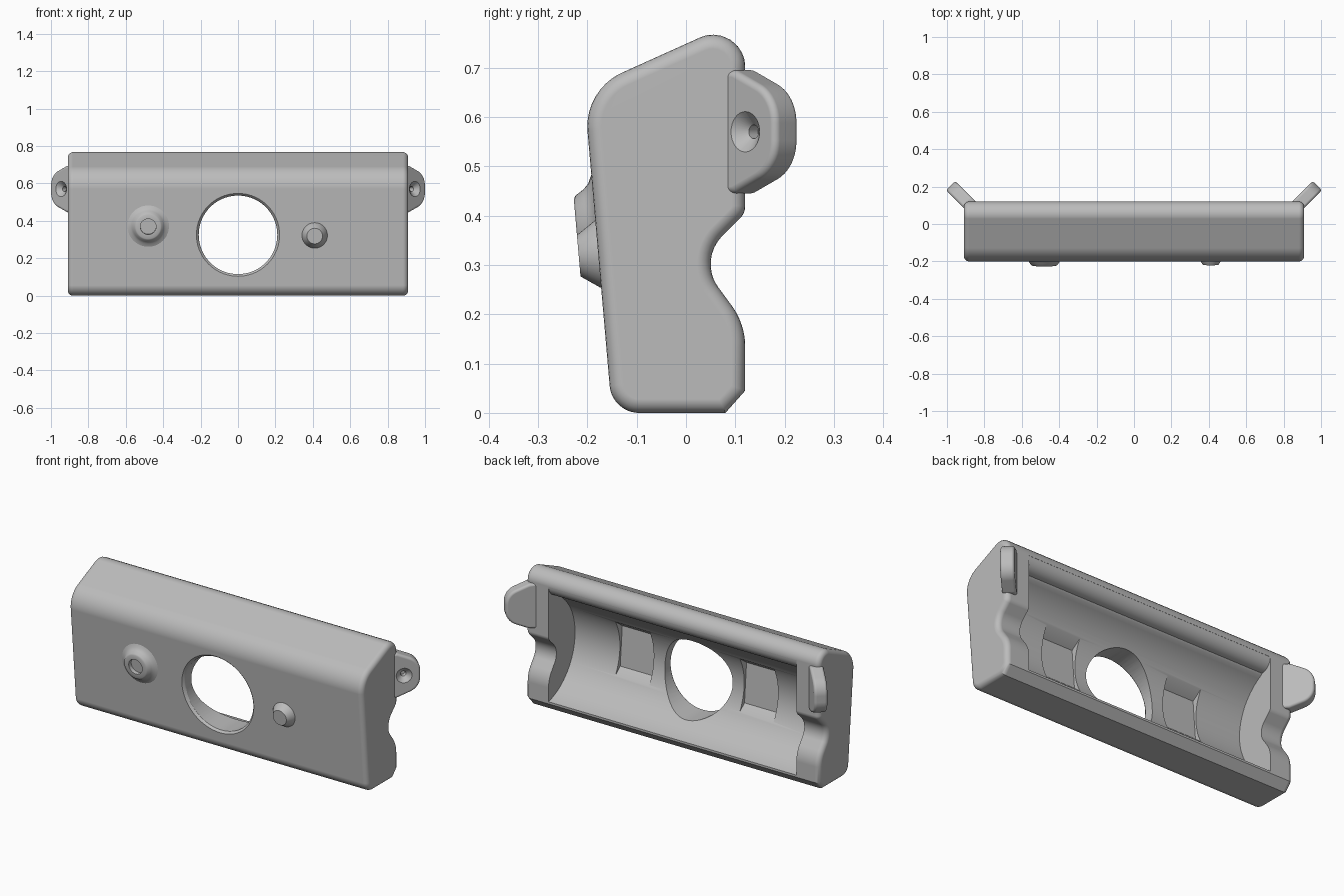
import bpy, bmesh, math
from mathutils import Vector, Matrix

cube = bpy.data.objects.get("Cube")
if cube:
    bpy.data.objects.remove(cube)

grey = bpy.data.materials.new("plain_grey")
grey.use_nodes = True
grey.diffuse_color = (0.5, 0.5, 0.5, 1)
grey.node_tree.nodes["Principled BSDF"].inputs["Base Color"].default_value = (0.5, 0.5, 0.5, 1)


def make_object(name, bm):
    bmesh.ops.recalc_face_normals(bm, faces=bm.faces)
    mesh = bpy.data.meshes.new(name)
    bm.to_mesh(mesh)
    bm.free()
    mesh.materials.append(grey)
    obj = bpy.data.objects.new(name, mesh)
    bpy.context.collection.objects.link(obj)
    return obj


def fillet(corners, steps=10):
    """Round the corners (y, z, radius) of a closed outline."""
    out = []
    for i, (y, z, r) in enumerate(corners):
        p = Vector((y, z))
        a = (Vector(corners[i - 1][:2]) - p).normalized()
        b = (Vector(corners[(i + 1) % len(corners)][:2]) - p).normalized()
        if r == 0:
            out.append(p)
            continue
        half = a.angle(b) / 2
        centre = p + (a + b).normalized() * r / math.sin(half)
        start = p + a * r / math.tan(half) - centre
        end = p + b * r / math.tan(half) - centre
        for k in range(steps + 1):
            out.append(centre + start.lerp(end, k / steps).normalized() * r)
    return out


def inset(outline, distance):
    """Shrink a closed outline by mitring every corner inwards."""
    pts = [Vector(p) for p in outline]
    area = sum(pts[i - 1].cross(pts[i]) for i in range(len(pts)))
    sign = math.copysign(distance, area)
    out = []
    for i, p in enumerate(pts):
        d0 = (p - pts[i - 1]).normalized()
        d1 = (pts[(i + 1) % len(pts)] - p).normalized()
        n0, n1 = Vector((-d0.y, d0.x)), Vector((-d1.y, d1.x))
        out.append(p + (n0 + n1) * sign / (1 + n0.dot(n1)))
    return out


def prism(name, outline, x0, x1, rim=0.0):
    """Extrude a (y, z) outline along x, rounding the rims of both ends."""
    turns = [math.pi / 2 * k / 5 for k in range(6)] if rim else [0]
    steps = [(rim * (1 - math.sin(t)), rim * (1 - math.cos(t))) for t in turns]
    stations = [(x0 + dx, d) for dx, d in reversed(steps)] + [(x1 - dx, d) for dx, d in steps]
    bm = bmesh.new()
    rings = [[bm.verts.new((x, p[0], p[1])) for p in inset(outline, d)] for x, d in stations]
    n = len(outline)
    for low, high in zip(rings, rings[1:]):
        for i in range(n):
            j = (i + 1) % n
            bm.faces.new((low[i], low[j], high[j], high[i]))
    bm.faces.new(rings[0])
    bm.faces.new(rings[-1])
    return make_object(name, bm)


def lathe(name, profile, origin, axis, sides=48):
    """Revolve (radius, height) points into a closed solid along an axis."""
    bm = bmesh.new()
    rings = [[bm.verts.new((r * math.cos(math.tau * k / sides),
                            r * math.sin(math.tau * k / sides), h))
              for k in range(sides)] for r, h in profile]
    for low, high in zip(rings, rings[1:]):
        for k in range(sides):
            m = (k + 1) % sides
            bm.faces.new((low[k], low[m], high[m], high[k]))
    bm.faces.new(rings[0])
    bm.faces.new(rings[-1])
    turn = Vector(axis).to_track_quat('Z', 'Y').to_matrix().to_4x4()
    bm.transform(Matrix.Translation(origin) @ turn)
    return make_object(name, bm)


def arc(y, z, r, start, end, steps):
    angles = [math.radians(start + (end - start) * k / steps) for k in range(steps + 1)]
    return [(y + r * math.cos(t), z + r * math.sin(t)) for t in angles]


def apply_modifier(obj, mod):
    bpy.context.view_layer.objects.active = obj
    bpy.ops.object.modifier_apply(modifier=mod.name)


def cut(obj, cutter):
    mod = obj.modifiers.new("cut", 'BOOLEAN')
    mod.operation = 'DIFFERENCE'
    mod.solver = 'EXACT'
    mod.object = cutter
    apply_modifier(obj, mod)
    bpy.data.objects.remove(cutter)


# Housing: rounded side profile with a waist notch in the back
housing = prism("housing", fillet([
    (-0.15, 0, 0.06), (-0.207, 0.655, 0.12), (0.12, 0.8025, 0.065),
    (0.12, 0.405, 0.035), (0.025, 0.31, 0.08), (0.12, 0.18, 0.14),
    (0.12, 0.045, 0), (0.08, 0, 0)]), -0.91, 0.91, 0.028)

# Round cradle hollowed out of the back, leaving a rounded rail along the top
cradle = arc(0.192, 0.355, 0.307, 118, 270, 40) + [(0.3, 0.048), (0.3, 0.7)]
rail = arc(0.055, 0.7, 0.064, 0, -90, 10)
cut(housing, prism("cradle_cutter", cradle + rail, -0.768, 0.768))

# Flat pockets either side of the window
pocket = [(-0.118, 0.24), (-0.136, 0.46), (-0.01, 0.55), (0.12, 0.55), (0.12, 0.15), (-0.01, 0.15)]
for side in (-1, 1):
    cut(housing, prism("pocket_cutter", pocket, side * 0.28, side * 0.49))

# Round window with a softened front rim
normal = Vector((0, -1, -0.0865)).normalized()


def on_front(x, z):
    return Vector((x, -0.2 + 0.0865 * (0.58 - z), z))


cut(housing, lathe("window_cutter", [(0.21, -0.5), (0.21, 0.5)],
                   (0, 0, 0.325), (0, -1, 0), 72))
cut(housing, lathe("window_rim_cutter", [(0.204, -0.025), (0.212, -0.011),
                                         (0.217, -0.004), (0.227, 0.004)],
                   on_front(0, 0.325), normal, 72))

# Front bosses: a wide one with a socket and a small solid one
socket_boss = lathe("socket_boss", [(0.13, -0.01), (0.106, 0.003), (0.094, 0.008),
                                    (0.083, 0.019), (0.072, 0.036), (0.065, 0.04),
                                    (0.042, 0.04), (0.042, 0.018)],
                    on_front(-0.48, 0.372), normal)
small_boss = lathe("small_boss", [(0.07, -0.01), (0.068, 0.002), (0.042, 0.04)],
                   on_front(0.41, 0.322), normal)

# Angled mounting ears with countersunk screw holes
tab = fillet([(-0.04, -0.125, 0), (0.02, -0.125, 0.03), (0.142, -0.075, 0.085),
              (0.142, 0.075, 0.085), (0.02, 0.125, 0.03), (-0.04, 0.125, 0)])
ears = prism("mounting_ears", tab, -0.07, 0, 0.014)
cut(ears, lathe("screw_cutter", [(0.014, -0.05), (0.014, -0.024), (0.041, 0), (0.041, 0.02)],
                (0, 0.057, 0), (1, 0, 0), 32))
ears.data.transform(Matrix.Translation((0.905, 0.08, 0.57)) @ Matrix.Rotation(-math.pi / 4, 4, 'Z'))
mirror = ears.modifiers.new("mirror", 'MIRROR')
apply_modifier(ears, mirror)

# Smooth shading with sharp edges kept
bpy.ops.object.select_all(action='DESELECT')
for part in (housing, socket_boss, small_boss, ears):
    part.select_set(True)
    bpy.context.view_layer.objects.active = part
bpy.ops.object.shade_smooth_by_angle(angle=math.radians(30))
for part in (housing, ears):
    part.modifiers.new("weighted_normals", 'WEIGHTED_NORMAL').keep_sharp = True
